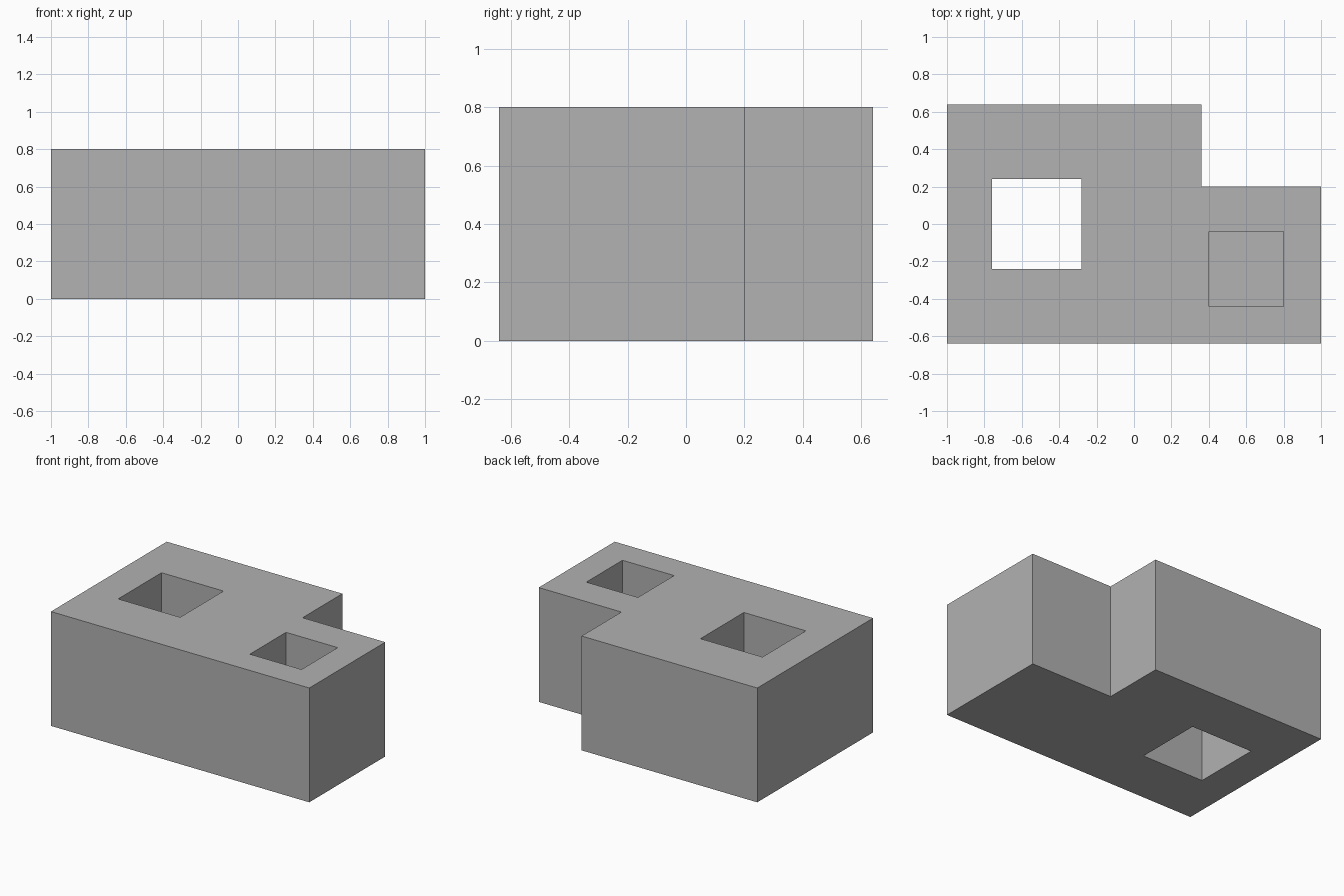
import bpy
import bmesh

HEIGHT = 0.8

default_cube = bpy.data.objects.get("Cube")
if default_cube:
    bpy.data.objects.remove(default_cube, do_unlink=True)

grey = bpy.data.materials.new("plain grey")
grey.use_nodes = True
colour = (0.445, 0.445, 0.445, 1)
grey.diffuse_color = colour
grey.node_tree.nodes["Principled BSDF"].inputs["Base Color"].default_value = colour


def prism(name, outline, bottom, top):
    """Upright solid with the given plan outline."""
    bm = bmesh.new()
    base = bm.faces.new([bm.verts.new((x, y, bottom)) for x, y in outline])
    raised = bmesh.ops.extrude_face_region(bm, geom=[base])["geom"]
    verts = [v for v in raised if isinstance(v, bmesh.types.BMVert)]
    bmesh.ops.translate(bm, verts=verts, vec=(0, 0, top - bottom))
    bmesh.ops.recalc_face_normals(bm, faces=bm.faces)
    mesh = bpy.data.meshes.new(name)
    bm.to_mesh(mesh)
    bm.free()
    mesh.materials.append(grey)
    obj = bpy.data.objects.new(name, mesh)
    bpy.context.collection.objects.link(obj)
    return obj


def cut_square(target, name, centre, size, bottom):
    """Square pocket cut from the top down to the given height."""
    (x, y), h = centre, size / 2
    outline = [(x - h, y - h), (x + h, y - h), (x + h, y + h), (x - h, y + h)]
    cutter = prism(name, outline, bottom, HEIGHT + 0.1)
    cutter.hide_render = True
    mod = target.modifiers.new(name, "BOOLEAN")
    mod.operation = "DIFFERENCE"
    mod.solver = "EXACT"
    mod.object = cutter
    bpy.context.view_layer.objects.active = target
    bpy.ops.object.modifier_apply(modifier=mod.name)
    bpy.data.objects.remove(cutter, do_unlink=True)


# Block with a notched back left corner
block = prism("notched_block",
              [(-1, -0.64), (1, -0.64), (1, 0.2), (0.36, 0.2), (0.36, 0.64), (-1, 0.64)],
              0, HEIGHT)

# Through shaft and blind pocket
cut_square(block, "through_shaft", (-0.52, 0), 0.48, -0.1)
cut_square(block, "blind_pocket", (0.6, -0.24), 0.4, HEIGHT / 2)
